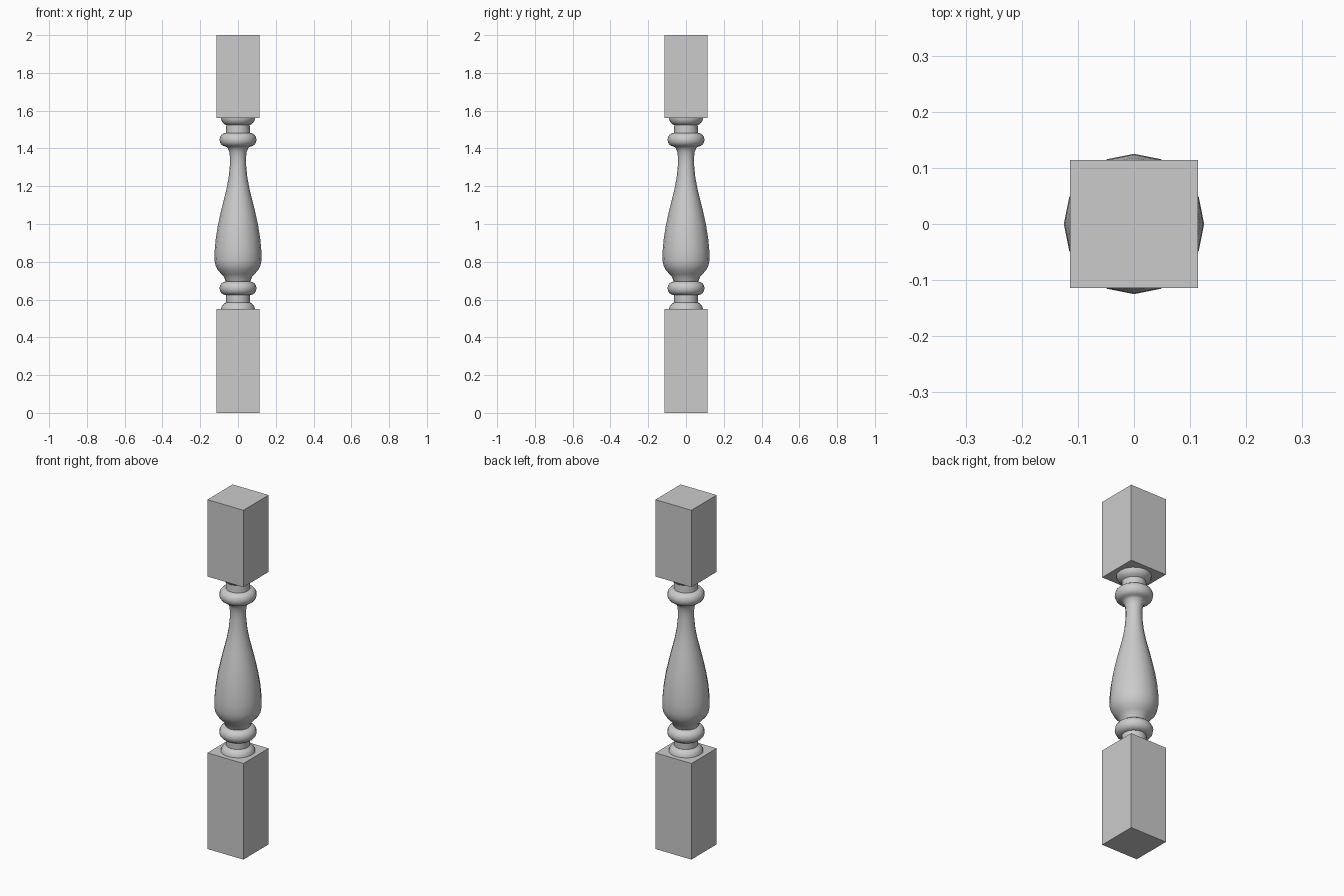
import bpy, bmesh, math

if "Cube" in bpy.data.objects:
    bpy.data.objects.remove(bpy.data.objects["Cube"])


def block(name, z0, z1, half=0.114):
    bpy.ops.mesh.primitive_cube_add(size=1, location=(0, 0, (z0 + z1) / 2))
    ob = bpy.context.object
    ob.name = name
    ob.scale = (2 * half, 2 * half, z1 - z0)
    bpy.ops.object.transform_apply(location=False, rotation=False, scale=True)


def lathe(name, profile, sides=16):
    bm = bmesh.new()
    rings = [[bm.verts.new((r * math.cos(math.tau * i / sides),
                            r * math.sin(math.tau * i / sides), z))
              for i in range(sides)] for r, z in profile]
    for a, b in zip(rings, rings[1:]):
        for i in range(sides):
            j = (i + 1) % sides
            bm.faces.new((a[i], a[j], b[j], b[i]))
    bm.faces.new(rings[0][::-1])
    bm.faces.new(rings[-1])
    me = bpy.data.meshes.new(name)
    bm.to_mesh(me)
    bm.free()
    ob = bpy.data.objects.new(name, me)
    bpy.context.collection.objects.link(ob)
    bpy.ops.object.select_all(action='DESELECT')
    bpy.context.view_layer.objects.active = ob
    ob.select_set(True)
    bpy.ops.object.shade_smooth_by_angle(angle=math.radians(40))


def bead(z, r_in=0.064, r_out=0.098, h=0.036, steps=8):
    # half-round ring profile, bottom to top
    return [(r_in + (r_out - r_in) * math.cos(t), z + h * math.sin(t))
            for t in (math.pi * (k / steps - 0.5) for k in range(steps + 1))]


# square ends
block("bottom_block", 0.0, 0.55)
block("top_block", 1.56, 2.0)

# turned middle: foot, bead, vase, bead, cap
foot = [(0.09, 0.549), (0.089, 0.555), (0.084, 0.567), (0.075, 0.578), (0.063, 0.585)]
vase = [(0.068, 0.703), (0.073, 0.718), (0.088, 0.735), (0.106, 0.755),
        (0.119, 0.78), (0.125, 0.81), (0.1235, 0.86), (0.118, 0.92),
        (0.107, 0.99), (0.092, 1.06), (0.075, 1.13), (0.06, 1.19),
        (0.049, 1.25), (0.043, 1.31), (0.042, 1.35), (0.046, 1.382), (0.055, 1.403)]
cap = [(0.062, 1.523), (0.075, 1.531), (0.084, 1.541), (0.089, 1.553), (0.09, 1.561)]
lathe("turned_spindle", foot + bead(0.66) + vase + bead(1.446) + cap)
